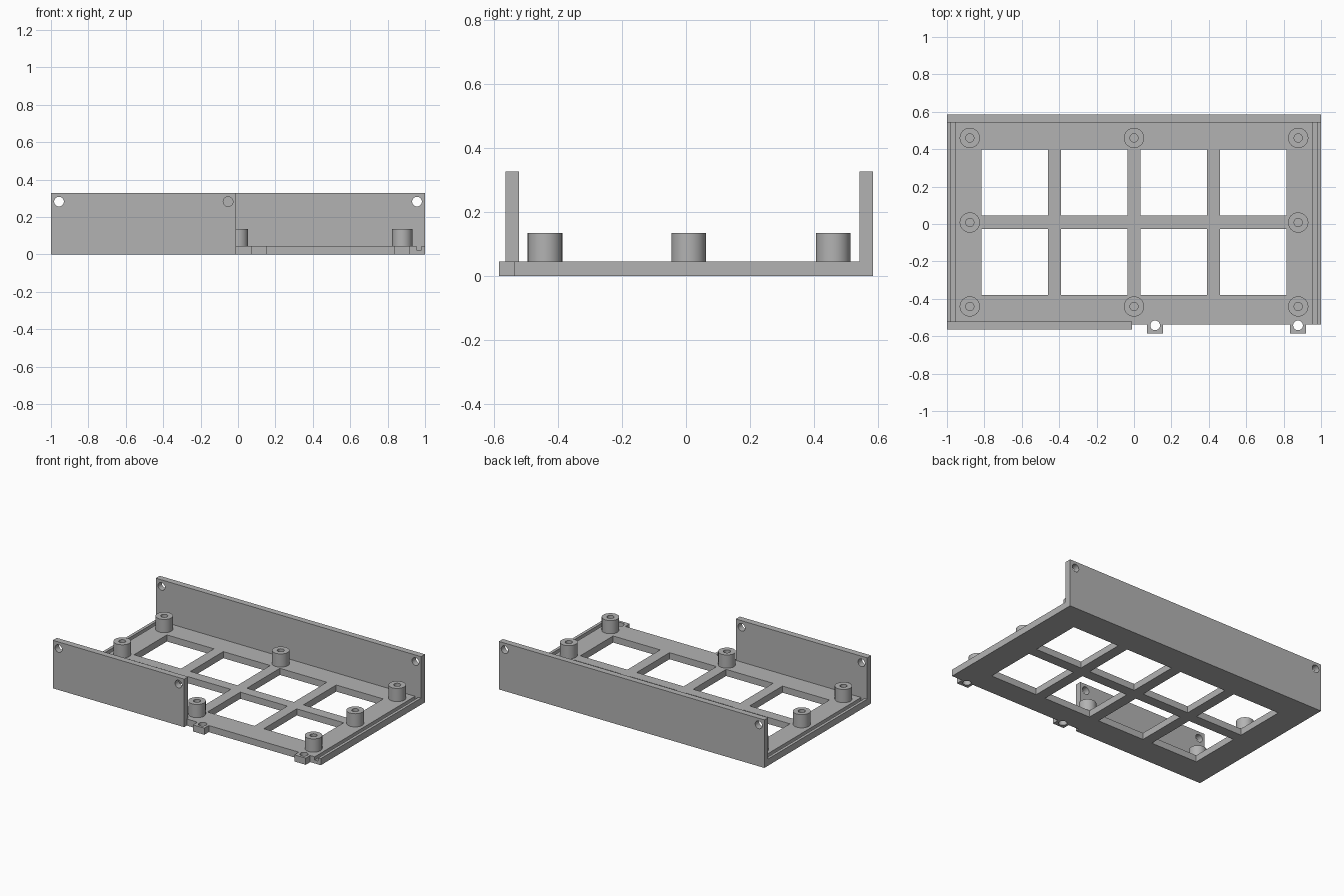
import bpy, bmesh, math
from mathutils import Matrix, Vector

old = bpy.data.objects.get("Cube")
if old:
    bpy.data.objects.remove(old, do_unlink=True)

grey = bpy.data.materials.new("plain grey")
grey.use_nodes = True
grey.diffuse_color = (0.45, 0.45, 0.45, 1)
grey.node_tree.nodes["Principled BSDF"].inputs["Base Color"].default_value = grey.diffuse_color

PLATE_TOP, WALL_TOP = 0.045, 0.327
FRONT, BACK = -0.537, 0.543


def finish(name, bm):
    bmesh.ops.recalc_face_normals(bm, faces=bm.faces)
    mesh = bpy.data.meshes.new(name)
    bm.to_mesh(mesh)
    bm.free()
    mesh.materials.append(grey)
    ob = bpy.data.objects.new(name, mesh)
    bpy.context.collection.objects.link(ob)
    return ob


def add_box(bm, lo, hi):
    lo, hi = Vector(lo), Vector(hi)
    bmesh.ops.create_cube(bm, size=1, matrix=Matrix.Translation((lo + hi) / 2)
                          @ Matrix.Diagonal((*(hi - lo), 1)))


def add_cylinder(bm, centre, radius, depth, along_y=False):
    turn = Matrix.Rotation(math.pi / 2, 4, 'X') if along_y else Matrix()
    bmesh.ops.create_cone(bm, cap_ends=True, segments=40, radius1=radius, radius2=radius,
                          depth=depth, matrix=Matrix.Translation(centre) @ turn)


def cut(ob, bm):
    cutter = finish("cutter", bm)
    cutter.hide_render = True
    mod = ob.modifiers.new("cut", 'BOOLEAN')
    mod.operation, mod.solver, mod.object = 'DIFFERENCE', 'EXACT', cutter
    bpy.context.view_layer.objects.active = ob
    bpy.ops.object.modifier_apply(modifier=mod.name)
    bpy.data.objects.remove(cutter, do_unlink=True)


def smooth(ob):
    bpy.ops.object.select_all(action='DESELECT')
    ob.select_set(True)
    bpy.context.view_layer.objects.active = ob
    bpy.ops.object.shade_smooth_by_angle(angle=math.radians(30))


# Base plate outline with two screw tabs along the front edge
tabs = (0.113, 0.877)
outline = [(-1, FRONT)]
for x in tabs:
    outline += [(x - 0.043, FRONT), (x - 0.043, -0.585), (x + 0.043, -0.585), (x + 0.043, FRONT)]
outline += [(1, FRONT), (1, 0.56), (-1, 0.56)]
bm = bmesh.new()
face = bm.faces.new([bm.verts.new((x, y, 0)) for x, y in outline])
top = bmesh.ops.extrude_face_region(bm, geom=[face])["geom"]
bmesh.ops.translate(bm, vec=(0, 0, PLATE_TOP),
                    verts=[v for v in top if isinstance(v, bmesh.types.BMVert)])
plate = finish("base_plate", bm)

# Window grid, side grooves and tab holes
bm = bmesh.new()
half = 0.177
for x in (-0.638, -0.213, 0.213, 0.638):
    for y in (-0.203, 0.222):
        add_box(bm, (x - half, y - half, -0.1), (x + half, y + half, 0.1))
for side in (-1, 1):
    x = side * 0.967
    add_box(bm, (x - 0.013, -0.7, 0.023), (x + 0.013, BACK, 0.1))
for x in tabs:
    add_cylinder(bm, (x, -0.542, 0), 0.026, 0.3)
cut(plate, bm)
smooth(plate)


# Upright walls with screw holes near their top corners
def wall(name, lo, hi, holes):
    bm = bmesh.new()
    add_box(bm, lo, hi)
    ob = finish(name, bm)
    bm = bmesh.new()
    for x in holes:
        add_cylinder(bm, (x, (lo[1] + hi[1]) / 2, 0.282), 0.026, 0.3, along_y=True)
    cut(ob, bm)
    smooth(ob)


wall("back_wall", (-1, BACK, 0), (1, 0.585, WALL_TOP), (-0.957, 0.957))
wall("front_wall", (-1, -0.565, 0), (-0.01, -0.522, WALL_TOP), (-0.957, -0.053))

# Hollow standoffs around the rim
for row, y in (("front", -0.441), ("middle", 0.008), ("back", 0.46)):
    for col, x in (("right", -0.878), ("centre", 0), ("left", 0.878)):
        if (row, col) == ("middle", "centre"):
            continue
        bm = bmesh.new()
        add_cylinder(bm, (x, y, 0.0875), 0.054, 0.095)
        post = finish(f"standoff_{row}_{col}", bm)
        bm = bmesh.new()
        add_cylinder(bm, (x, y, 0.1), 0.022, 0.11)
        cut(post, bm)
        smooth(post)
